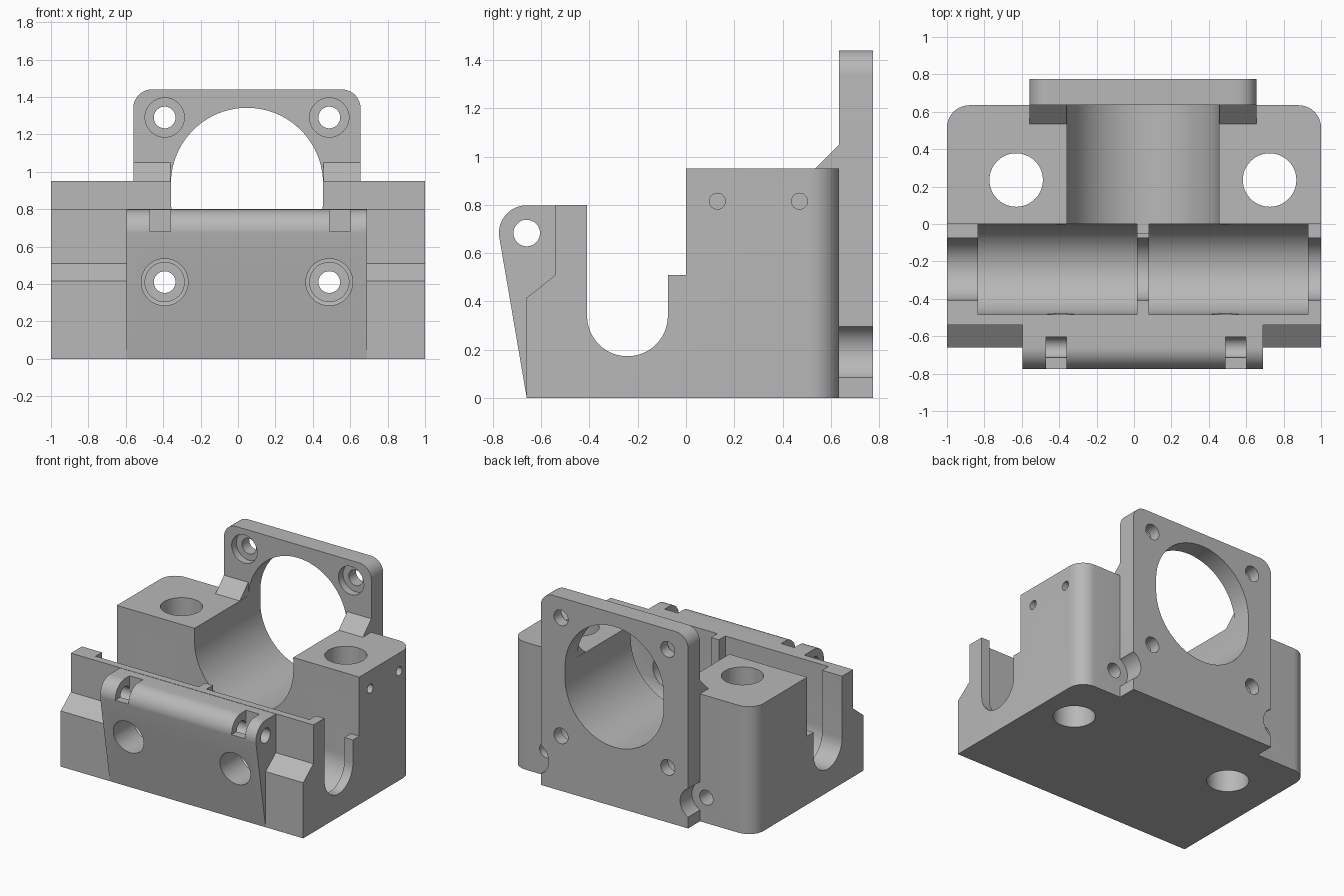
import bpy, bmesh
from math import sin, cos, radians

if "Cube" in bpy.data.objects:
    bpy.data.objects.remove(bpy.data.objects["Cube"], do_unlink=True)

grey = bpy.data.materials.new("plain_grey")
grey.use_nodes = True
grey.diffuse_color = (0.48, 0.48, 0.48, 1)
grey.node_tree.nodes["Principled BSDF"].inputs["Base Color"].default_value = (0.48, 0.48, 0.48, 1)


def arc(u, v, r, start, end, steps=24):
    """Points on an arc, angles in degrees."""
    angles = [radians(start + (end - start) * i / steps) for i in range(steps + 1)]
    return [(u + r * cos(a), v + r * sin(a)) for a in angles]


def prism(name, profile, axis, low, high):
    """Extrude a 2D profile along one axis."""
    place = {"x": lambda u, v, t: (t, u, v),
             "y": lambda u, v, t: (u, t, v),
             "z": lambda u, v, t: (u, v, t)}[axis]
    bm = bmesh.new()
    ends = [[bm.verts.new(place(u, v, t)) for u, v in profile] for t in (low, high)]
    bm.faces.new(ends[0])
    bm.faces.new(ends[1][::-1])
    n = len(profile)
    for i in range(n):
        j = (i + 1) % n
        bm.faces.new((ends[0][i], ends[0][j], ends[1][j], ends[1][i]))
    bmesh.ops.recalc_face_normals(bm, faces=bm.faces)
    mesh = bpy.data.meshes.new(name)
    bm.to_mesh(mesh)
    bm.free()
    mesh.materials.append(grey)
    obj = bpy.data.objects.new(name, mesh)
    bpy.context.scene.collection.objects.link(obj)
    return obj


def drill(axis, u, v, r, low, high):
    return prism("cutter", arc(u, v, r, 0, 352.5, 47), axis, low, high)


def cut(obj, cutters):
    bpy.context.view_layer.objects.active = obj
    for cutter in cutters:
        mod = obj.modifiers.new("cut", "BOOLEAN")
        mod.operation = "DIFFERENCE"
        mod.solver = "EXACT"
        mod.object = cutter
        bpy.ops.object.modifier_apply(modifier=mod.name)


MID = 0.048            # x of the motor axis
BACK = 0.635           # back of the block, front of the plate
SCREWS = (MID - 0.44, MID + 0.44)
NUTS = (MID - 0.66, MID + 0.66)

# Main block with the rod channel and stepped front
channel = arc(-0.2425, 0.34, 0.1675, 180, 360)
block = prism("main_block", [
    (-0.66, 0), (-0.66, 0.415), (-0.54, 0.51), (-0.54, 0.8), (-0.41, 0.8)]
    + channel + [(-0.075, 0.51), (0, 0.51), (0, 0.95), (BACK, 0.95), (BACK, 0)],
    "x", -1, 1)
bm = bmesh.new()
bm.from_mesh(block.data)
corners = [e for e in bm.edges if all(v.co.y > BACK - 0.01 for v in e.verts)
           and abs(e.verts[0].co.z - e.verts[1].co.z) > 0.5]
bmesh.ops.bevel(bm, geom=corners, offset=0.12, segments=10, profile=0.5, affect="EDGES")
bm.to_mesh(block.data)
bm.free()

# Motor plate with rounded top corners
plate = prism("motor_plate", [(-0.56, 0), (0.655, 0)]
              + arc(0.555, 1.34, 0.1, 0, 90, 10) + arc(-0.46, 1.34, 0.1, 90, 180, 10),
              "y", BACK, 0.775)

# Gussets between the block and the plate
for side, x0, x1 in (("right", -0.56, -0.36), ("left", 0.456, 0.655)):
    prism(side + "_gusset", [(0.535, 0.95), (BACK, 0.95), (BACK, 1.05)], "x", x0, x1)

# Hinged front face with rounded top
hinge = prism("hinge_front", [(-0.53, 0), (-0.66, 0)]
              + arc(-0.66, 0.683, 0.115, 187, 90, 16) + [(-0.53, 0.798)],
              "x", -0.595, 0.69)

# Cutters: motor opening, screw holes and front access holes
bore = prism("cutter", arc(MID, 0.935, 0.407, 0, 180, 40)
             + arc(MID, 0.85, 0.407, 180, 360, 40), "y", -0.05, 0.9)
access = [drill("y", x, 0.41, 0.125, -0.9, -0.3) for x in SCREWS]
heads = [drill("y", x, z, 0.105, -0.2, 0.69) for x in SCREWS for z in (0.41, 1.29)]
shanks = [drill("y", x, z, 0.058, 0.6, 0.9) for x in SCREWS for z in (0.41, 1.29)]

# Cutters: bearing pockets, upright holes, side holes and rear holes
pockets = [prism("cutter", arc(-0.242, 0.34, 0.243, 180, 360, 32)
                 + [(0.001, 1), (-0.485, 1)], "x", a, b)
           for a, b in ((-0.835, 0.015), (0.08, 0.93))]
upright = [drill("z", x, 0.235, 0.143, -0.1, 1.1) for x in (-0.63, 0.725)]
side_holes = [drill("x", y, 0.815, 0.033, 0.6, 1.1) for y in (0.13, 0.47)]
rear_holes = [drill("y", x, 0.19, 0.055, 0.3, 0.7) for x in NUTS]
notches = [drill("y", x, 0.19, 0.118, 0.6, 0.9) for x in NUTS]

# Cutters: hinge pin and knuckle gaps
pin = drill("x", -0.66, 0.683, 0.055, -0.8, 0.8)
gaps = [prism("cutter", [(-0.9, 0.68), (-0.605, 0.68), (-0.605, 0.9), (-0.9, 0.9)],
              "x", a, a + 0.11) for a in (-0.47, 0.49)]

cut(block, pockets + [bore] + access + heads[::2] + shanks[::2]
    + upright + side_holes + rear_holes)
cut(plate, [bore] + heads + shanks + notches)
cut(hinge, access + gaps + [pin])

for obj in [o for o in bpy.data.objects if o.name.startswith("cutter")]:
    bpy.data.objects.remove(obj, do_unlink=True)

# Smooth round surfaces, keep hard edges
for obj in bpy.context.scene.objects:
    obj.select_set(obj.type == "MESH")
bpy.context.view_layer.objects.active = block
bpy.ops.object.shade_smooth_by_angle(angle=radians(30))
